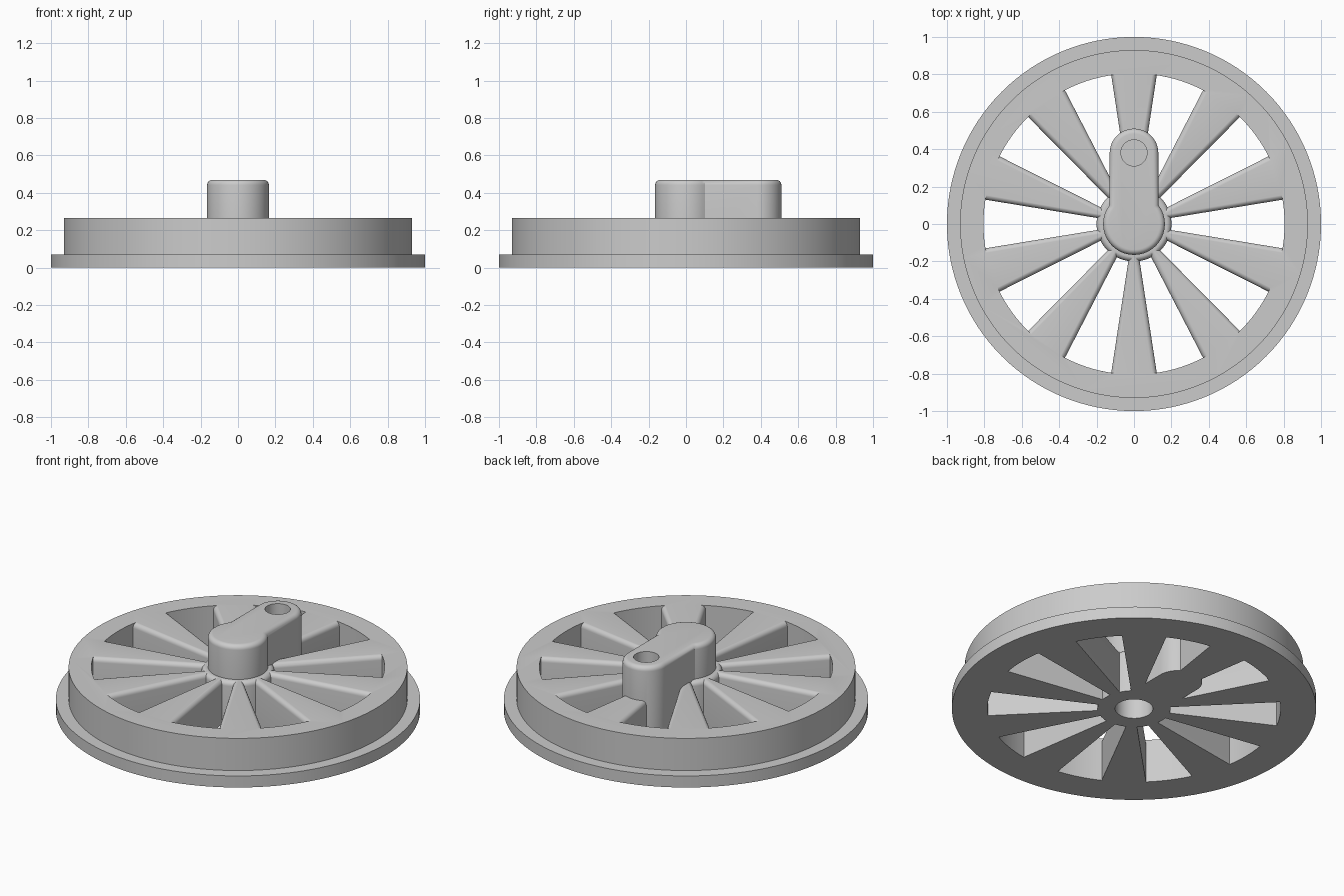
import bpy
import bmesh
from math import sin, cos, asin, acos, sqrt, pi, radians

if "Cube" in bpy.data.objects:
    bpy.data.objects.remove(bpy.data.objects["Cube"], do_unlink=True)

grey = bpy.data.materials.new("plain_grey")
grey.use_nodes = True
grey.diffuse_color = (0.6, 0.6, 0.6, 1)
grey.node_tree.nodes["Principled BSDF"].inputs["Base Color"].default_value = (0.6, 0.6, 0.6, 1)

TOP = 0.265          # wheel face height
CRANK_TOP = 0.47
FILLET = 0.028
STEPS = 6


def loft(name, sections):
    """Closed solid through (outline, z) sections that share a point count."""
    bm = bmesh.new()
    rings = [[bm.verts.new((x, y, z)) for x, y in pts] for pts, z in sections]
    n = len(rings[0])
    for low, high in zip(rings, rings[1:]):
        for i in range(n):
            j = (i + 1) % n
            bm.faces.new((low[i], low[j], high[j], high[i]))
    bm.faces.new(rings[0][::-1])
    bm.faces.new(rings[-1])
    bmesh.ops.recalc_face_normals(bm, faces=bm.faces)
    mesh = bpy.data.meshes.new(name)
    bm.to_mesh(mesh)
    bm.free()
    mesh.materials.append(grey)
    obj = bpy.data.objects.new(name, mesh)
    bpy.context.collection.objects.link(obj)
    return obj


def arc(radius, start, end, count, cy=0.0):
    return [(radius * cos(start + (end - start) * i / count),
             cy + radius * sin(start + (end - start) * i / count))
            for i in range(count + 1)]


def circle(radius, count, cy=0.0):
    return arc(radius, 0, 2 * pi, count, cy)[:-1]


def boolean(target, tool, operation):
    """Apply a boolean and remove the tool."""
    mod = target.modifiers.new(operation, "BOOLEAN")
    mod.operation = operation
    mod.solver = "EXACT"
    mod.object = tool
    bpy.context.view_layer.objects.active = target
    bpy.ops.object.modifier_apply(modifier=mod.name)
    bpy.data.objects.remove(tool, do_unlink=True)


# Flanged wheel body
wheel = loft("wheel_with_crank", [(circle(r, 128), z) for r, z in
                                  ((1, 0), (1, 0.07), (0.93, 0.07), (0.93, TOP))])


# Window between spokes; it flares at the top to round the spokes and hub
def window_outline(d, turn):
    half = radians(9.3)
    inner, outer = 0.2 - d, 0.805
    a, b = half + asin(d / inner), half + asin(d / outer)
    return arc(inner, turn + a, turn - a, 6) + arc(outer, turn - b, turn + b, 8)


for k in range(10):
    turn = k * pi / 5
    sections = [(window_outline(0, turn), -0.1)]
    for i in range(STEPS + 1):
        t = pi / 2 * i / STEPS
        sections.append((window_outline(FILLET * (1 - cos(t)), turn),
                         TOP + 0.0005 - FILLET * (1 - sin(t))))
    sections.append((window_outline(FILLET, turn), TOP + 0.1))
    boolean(wheel, loft("window_cutter", sections), "DIFFERENCE")


# Crank: round hub and straight arm with a rounded end, soft top edge
def crank_outline(d):
    hub, arm = 0.165 - d, 0.13 - d
    joint = acos(arm / hub)
    return arc(hub, pi - joint, 2 * pi + joint, 40) + arc(arm, 0, pi, 24, 0.38)


sections = [(crank_outline(0), 0)]
for i in range(STEPS + 1):
    t = pi / 2 * i / STEPS
    sections.append((crank_outline(FILLET * (1 - cos(t))),
                     CRANK_TOP - FILLET * (1 - sin(t))))
boolean(wheel, loft("crank", sections), "UNION")

# Axle hole from below and crank pin hole from above
boolean(wheel, loft("axle_hole", [(circle(0.104, 48), z) for z in (-0.1, 0.3)]), "DIFFERENCE")
boolean(wheel, loft("pin_hole", [(circle(0.07, 40, 0.38), z) for z in (0.2, 0.6)]), "DIFFERENCE")

# Smooth shading with crisp edges
bpy.ops.object.select_all(action="DESELECT")
wheel.select_set(True)
bpy.context.view_layer.objects.active = wheel
bpy.ops.object.shade_smooth_by_angle(angle=radians(30))
